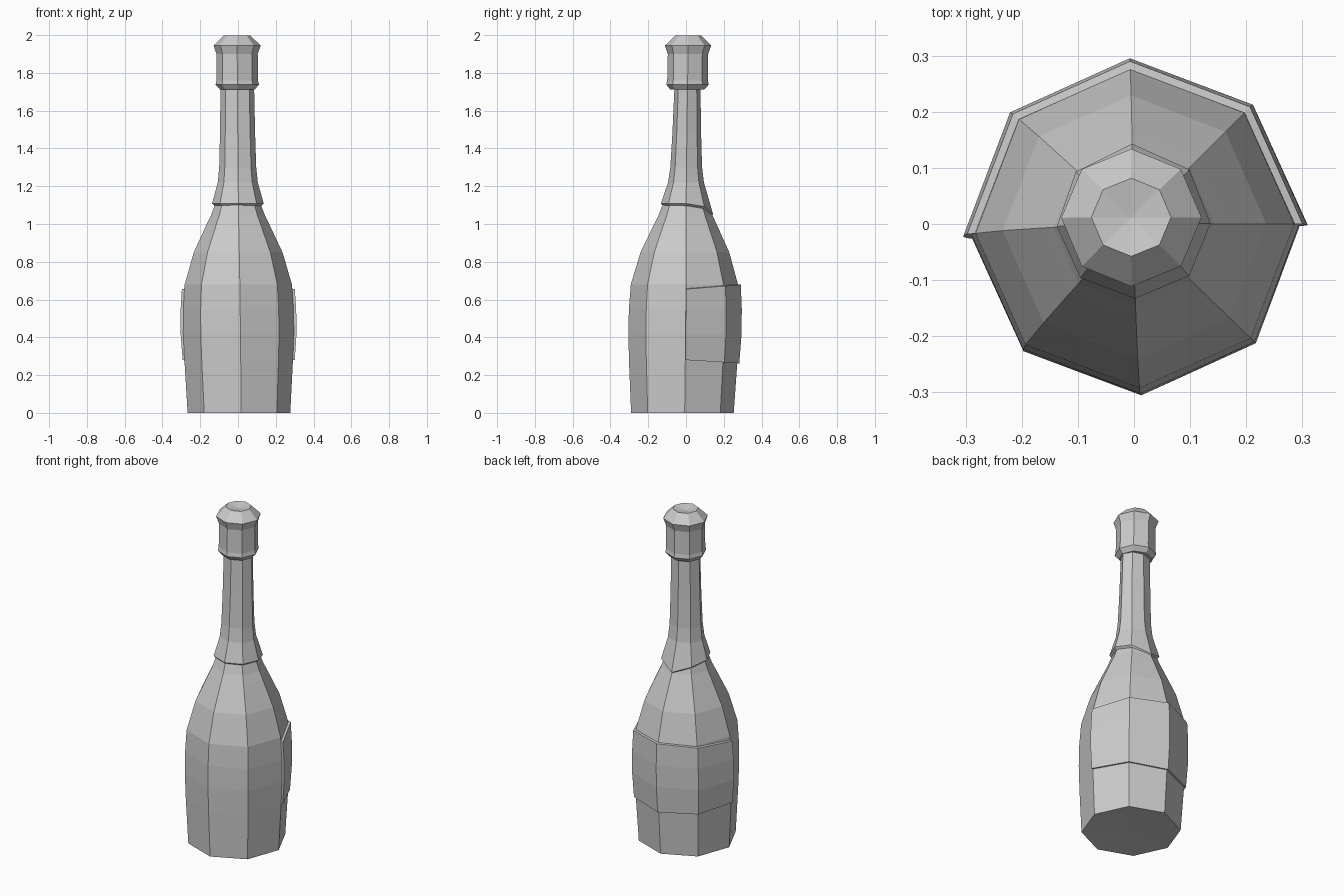
import bpy, bmesh, math

if "Cube" in bpy.data.objects:
    bpy.data.objects.remove(bpy.data.objects["Cube"])

SIDES = 8


def axis(z):
    # the bottle leans slightly from base to cap
    t = z / 2
    return 0.005 - 0.010 * t, -0.019 + 0.031 * t


def point(step, z, rx, ry, dz=0.0, dr=0.0):
    a = math.radians(45 * step + 2.5 * (1 - z / 2))
    cx, cy = axis(z)
    return (cx + (rx + dr) * math.cos(a), cy + (ry + dr) * math.sin(a), z + dz)


def finish(name, bm):
    bmesh.ops.recalc_face_normals(bm, faces=bm.faces)
    mesh = bpy.data.meshes.new(name)
    bm.to_mesh(mesh)
    bm.free()
    obj = bpy.data.objects.new(name, mesh)
    bpy.context.collection.objects.link(obj)
    return obj


def loft(name, rings, bottom=None, top=None, offsets=None):
    """Octagonal loft of (z, rx, ry) rings; bottom/top are centre heights of the end fans.
    offsets: {(ring, side): (dz, dr)}"""
    offsets = offsets or {}
    bm = bmesh.new()
    loops = [[bm.verts.new(point(s, *ring, *offsets.get((i, s), (0, 0))))
              for s in range(SIDES)] for i, ring in enumerate(rings)]
    for lo, hi in zip(loops, loops[1:]):
        for s in range(SIDES):
            n = (s + 1) % SIDES
            bm.faces.new((lo[s], lo[n], hi[n], hi[s]))
    for loop, z in ((loops[0], bottom), (loops[-1], top)):
        if z is not None:
            c = bm.verts.new((*axis(z), z))
            for s in range(SIDES):
                bm.faces.new((loop[s], loop[(s + 1) % SIDES], c))
    return finish(name, bm)


# Bottle body with shoulder
body = [(0.0, .272), (.27, .287), (.42, .293), (.55, .292), (.68, .284),
        (.85, .235), (1.0, .165), (1.045, .143), (1.12, .115)]
loft("bottle_body", [(z, r, r) for z, r in body], bottom=0.01, top=1.12)

# Foil-wrapped neck: the lip dips to a point at the back
dip = {(i, s): d for i in (0, 1)
       for s, d in ((1, (-.015, .006)), (2, (-.055, .014)), (3, (-.015, .006)))}
loft("neck_foil", [(1.095, .122, .118), (1.108, .137, .131), (1.22, .106, .095),
                   (1.30, .098, .084), (1.48, .093, .076), (1.72, .089, .069)],
     bottom=1.11, top=1.72, offsets=dip)

# Cork cap with lower lip and flared, bevelled top
cap = [(1.712, .092), (1.738, .115), (1.76, .110), (1.90, .109),
       (1.945, .125), (1.997, .071)]
loft("cork_cap", [(z, r, r * .98) for z, r in cap], bottom=1.712, top=1.985)

# Raised label around the back half
bm = bmesh.new()
label = [(.28, .275, -.06), (.28, .297, -.06), (.42, .307, 0),
         (.55, .306, 0), (.655, .299, .08), (.66, .275, .08)]
grid = [[bm.verts.new(point(s, z, r, r, slope * r * math.sin(math.radians(45 * s))))
         for s in range(5)] for z, r, slope in label]
for lo, hi in zip(grid, grid[1:]):
    for s in range(4):
        bm.faces.new((lo[s], lo[s + 1], hi[s + 1], hi[s]))
for s in (0, 4):
    bm.faces.new([row[s] for row in grid])
finish("back_label", bm)
